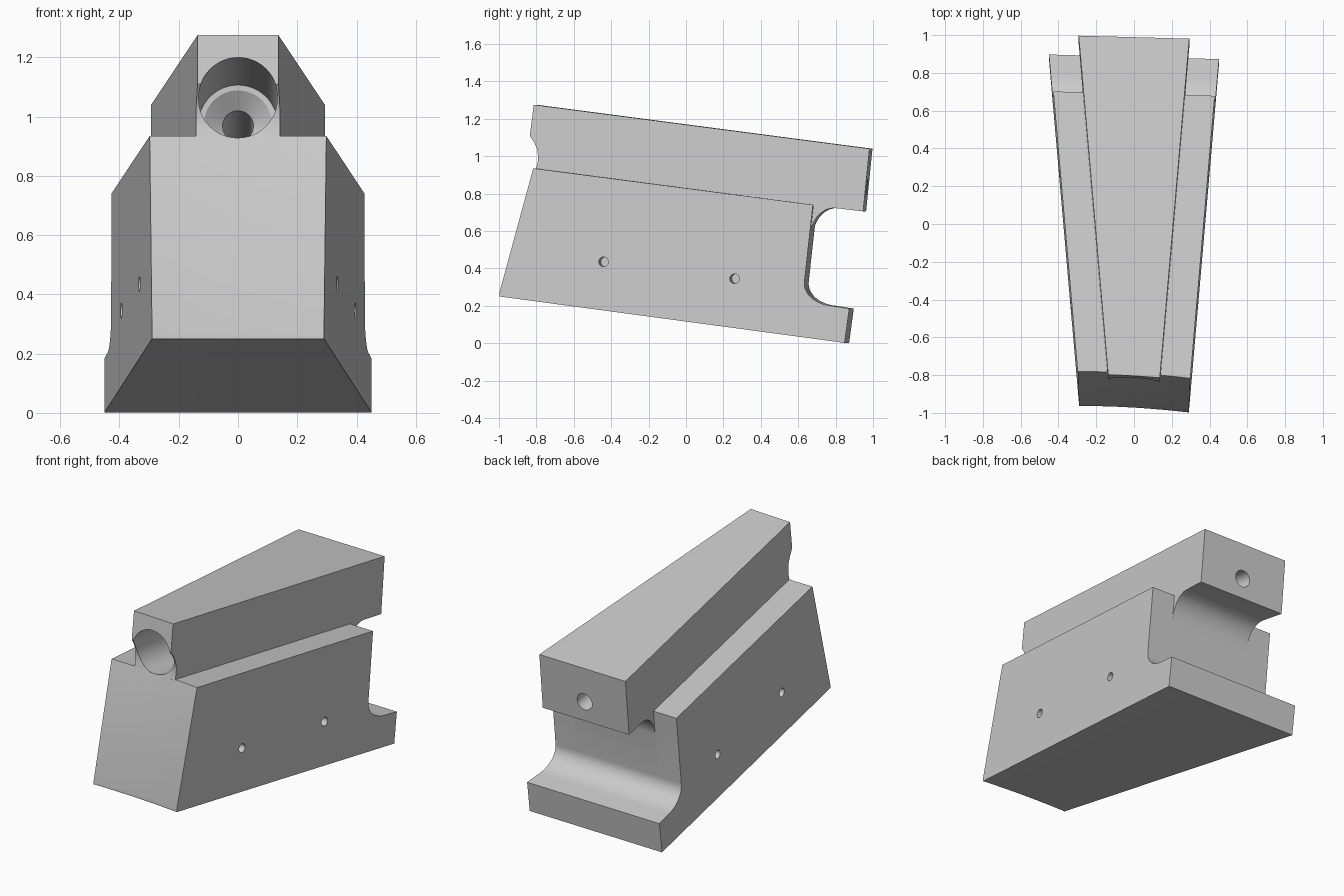
import bpy, bmesh, math
from mathutils import Vector, Matrix

if "Cube" in bpy.data.objects:
    bpy.data.objects.remove(bpy.data.objects["Cube"])

TILT = math.radians(7.62)
AXIS = Vector((0, math.cos(TILT), -math.sin(TILT)))

grey = bpy.data.materials.new("light_grey")
grey.use_nodes = True
colour = (0.6, 0.6, 0.6, 1)
grey.diffuse_color = colour
grey.node_tree.nodes["Principled BSDF"].inputs["Base Color"].default_value = colour


def make(name, bm):
    bmesh.ops.recalc_face_normals(bm, faces=bm.faces)
    mesh = bpy.data.meshes.new(name)
    bm.to_mesh(mesh)
    bm.free()
    mesh.materials.append(grey)
    ob = bpy.data.objects.new(name, mesh)
    bpy.context.collection.objects.link(ob)
    return ob


def fillet(start, corner, end, steps=12):
    """Rounded corner as a circular-weight curve."""
    a, b, c = Vector(start), Vector(corner), Vector(end)
    pts = []
    for i in range(steps + 1):
        t = i / steps
        wa, wb, wc = (1 - t) ** 2, 2 * t * (1 - t) * 0.72, t * t
        pts.append(tuple((a * wa + b * wb + c * wc) / (wa + wb + wc)))
    return pts


def wedge(name, profile, half_width, columns=12):
    """Side profile (y, z) swept across a width that tapers along the tilted axis."""
    bm = bmesh.new()
    rings = []
    for c in range(columns + 1):
        ring = []
        for y, z in profile:
            u = y * math.cos(TILT) - z * math.sin(TILT)
            x = (2 * c / columns - 1) * (half_width + 0.0865 * (u + 1))
            # hollow, slightly skewed front; straight skewed back
            dy = -0.06 * x - 0.1 * x * x if y < -0.6 else -0.027 * x
            ring.append(bm.verts.new((x, y + dy, z)))
        rings.append(ring)
    n = len(profile)
    for r0, r1 in zip(rings, rings[1:]):
        for i in range(n):
            j = (i + 1) % n
            bm.faces.new((r0[i], r0[j], r1[j], r1[i]))
    bm.faces.new(rings[0])
    bm.faces.new(rings[-1])
    return make(name, bm)


def lathe(name, profile, origin, direction, sides):
    """Revolve (distance, radius) points about a line."""
    bm = bmesh.new()
    rot = Vector(direction).to_track_quat('Z', 'Y').to_matrix().to_4x4()
    place = Matrix.Translation(origin) @ rot
    rings = []
    for s, r in profile:
        rings.append([bm.verts.new(place @ Vector((r * math.cos(k * math.tau / sides),
                                                  r * math.sin(k * math.tau / sides), s)))
                      for k in range(sides)])
    for r0, r1 in zip(rings, rings[1:]):
        for i in range(sides):
            j = (i + 1) % sides
            bm.faces.new((r0[i], r0[j], r1[j], r1[i]))
    bm.faces.new(rings[0])
    bm.faces.new(rings[-1])
    return make(name, bm)


def combine(target, other, operation):
    mod = target.modifiers.new(operation, 'BOOLEAN')
    mod.operation = operation
    mod.solver = 'EXACT'
    mod.object = other
    bpy.context.view_layer.objects.active = target
    bpy.ops.object.modifier_apply(modifier=mod.name)
    bpy.data.objects.remove(other)


# Wide lower body with sloped front, scooped back and a foot
body = wedge("wedge_block",
             [(-0.972, 0.25), (-0.972, 0.27), (-0.79, 0.935), (0.69, 0.74)]
             + fillet((0.645, 0.33), (0.63, 0.215), (0.79, 0.2))
             + [(0.885, 0.185), (0.86, 0.002)], 0.29)

# Narrow upper rail with a lip at the front and a filleted overhang at the back
rail = wedge("upper_rail",
             [(-0.804, 1.275), (-0.825, 1.11), (-0.802, 1.075), (-0.786, 1.04),
              (-0.78, 1.0), (-0.782, 0.97), (-0.792, 0.93), (-0.65, 0.8), (0.6, 0.55)]
             + fillet((0.673, 0.59), (0.693, 0.737), (0.81, 0.722))
             + [(0.955, 0.705), (0.989, 1.04)], 0.1335)
combine(body, rail, 'UNION')

# Stepped bore through the rail
bore = lathe("bore_cutter",
             [(-0.3, 0.133), (0.69, 0.133), (0.692, 0.115), (0.74, 0.052), (2.2, 0.05)],
             Vector((0, -0.82, 1.066)), AXIS, 48)
combine(body, bore, 'DIFFERENCE')

# Blind pin holes in both flanks
for side in (-1, 1):
    for y, z in ((-0.44, 0.435), (0.26, 0.345)):
        u = y * math.cos(TILT) - z * math.sin(TILT)
        x = side * (0.29 + 0.0865 * (u + 1))
        pin = lathe("pin_cutter", [(-0.05, 0.026), (0.12, 0.026)],
                    Vector((x, y, z)), (-side, 0.0865, 0), 20)
        combine(body, pin, 'DIFFERENCE')

bpy.ops.object.select_all(action='DESELECT')
body.select_set(True)
bpy.context.view_layer.objects.active = body
bpy.ops.object.shade_smooth_by_angle(angle=math.radians(25))
